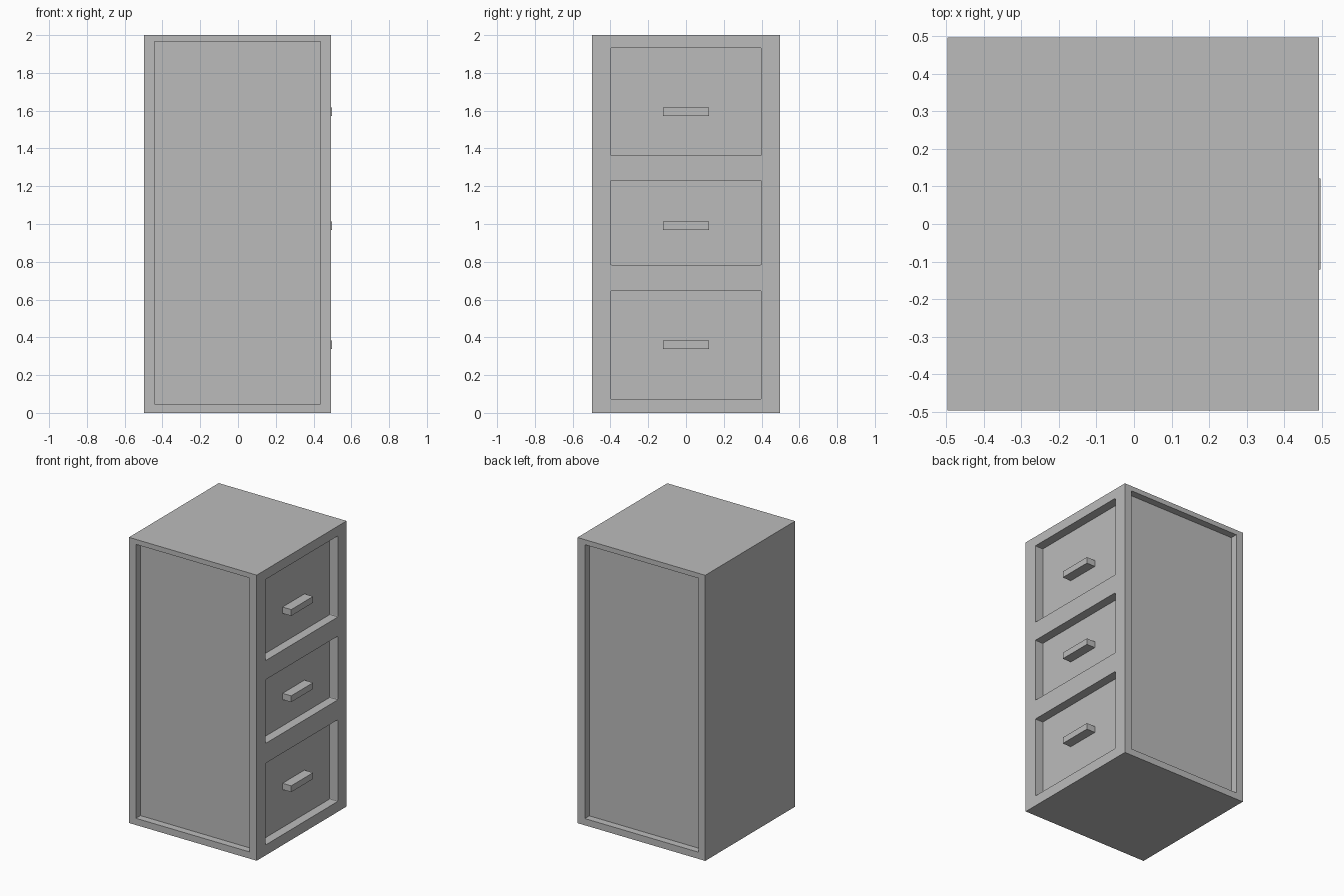
import bpy
import bmesh
from mathutils import Vector

default = bpy.data.objects.get("Cube")
if default:
    bpy.data.objects.remove(default, do_unlink=True)

grey = bpy.data.materials.new("cabinet_grey")
grey.use_nodes = True
COLOUR = (0.5, 0.5, 0.5, 1)
grey.diffuse_color = COLOUR
grey.node_tree.nodes["Principled BSDF"].inputs["Base Color"].default_value = COLOUR


def box(name, low, high, corner=0.0):
    """Box between two corners; corner bevels the edges running along x."""
    low, high = Vector(low), Vector(high)
    bm = bmesh.new()
    bmesh.ops.create_cube(bm, size=1)
    bmesh.ops.scale(bm, vec=high - low, verts=bm.verts)
    bmesh.ops.translate(bm, vec=(low + high) / 2, verts=bm.verts)
    if corner:
        along_x = [e for e in bm.edges
                   if abs(e.verts[0].co.x - e.verts[1].co.x) > corner]
        bmesh.ops.bevel(bm, geom=along_x, offset=corner, segments=2,
                        profile=0.5, affect='EDGES')
    mesh = bpy.data.meshes.new(name)
    bm.to_mesh(mesh)
    bm.free()
    mesh.materials.append(grey)
    obj = bpy.data.objects.new(name, mesh)
    bpy.context.collection.objects.link(obj)
    return obj


def carve(target, cutter):
    """Subtract the cutter, then discard it."""
    cutter.hide_render = True
    cut = target.modifiers.new("recess", 'BOOLEAN')
    cut.operation = 'DIFFERENCE'
    cut.solver = 'EXACT'
    cut.object = cutter
    bpy.context.view_layer.objects.active = target
    bpy.ops.object.modifier_apply(modifier=cut.name)
    bpy.data.objects.remove(cutter, do_unlink=True)


BACK, FACE, HALF = -0.497, 0.493, 0.497   # x of rear and drawer face, half width
PANEL_DEPTH, DRAWER_DEPTH = 0.05, 0.063

# Cabinet body
body = box("cabinet_body", (BACK, -HALF, 0), (FACE, HALF, 2))

# Recessed panels on both long sides
for side in (-1, 1):
    y_in, y_out = sorted((side * (HALF - PANEL_DEPTH), side * (HALF + 0.1)))
    carve(body, box("panel_cutter", (-0.443, y_in, 0.047), (0.436, y_out, 1.965)))

# Recessed drawer fronts, each with a bar handle
drawers = {
    "bottom": (0.073, 0.645, 0.36),
    "middle": (0.784, 1.23, 0.99),
    "top": (1.364, 1.932, 1.594),
}
inner = FACE - DRAWER_DEPTH
for level, (low, high, grip) in drawers.items():
    carve(body, box("drawer_cutter", (inner, -0.4, low), (FACE + 0.1, 0.4, high), 0.006))
    box(level + "_drawer_handle", (inner - 0.005, -0.121, grip - 0.022),
        (HALF, 0.121, grip + 0.022))
